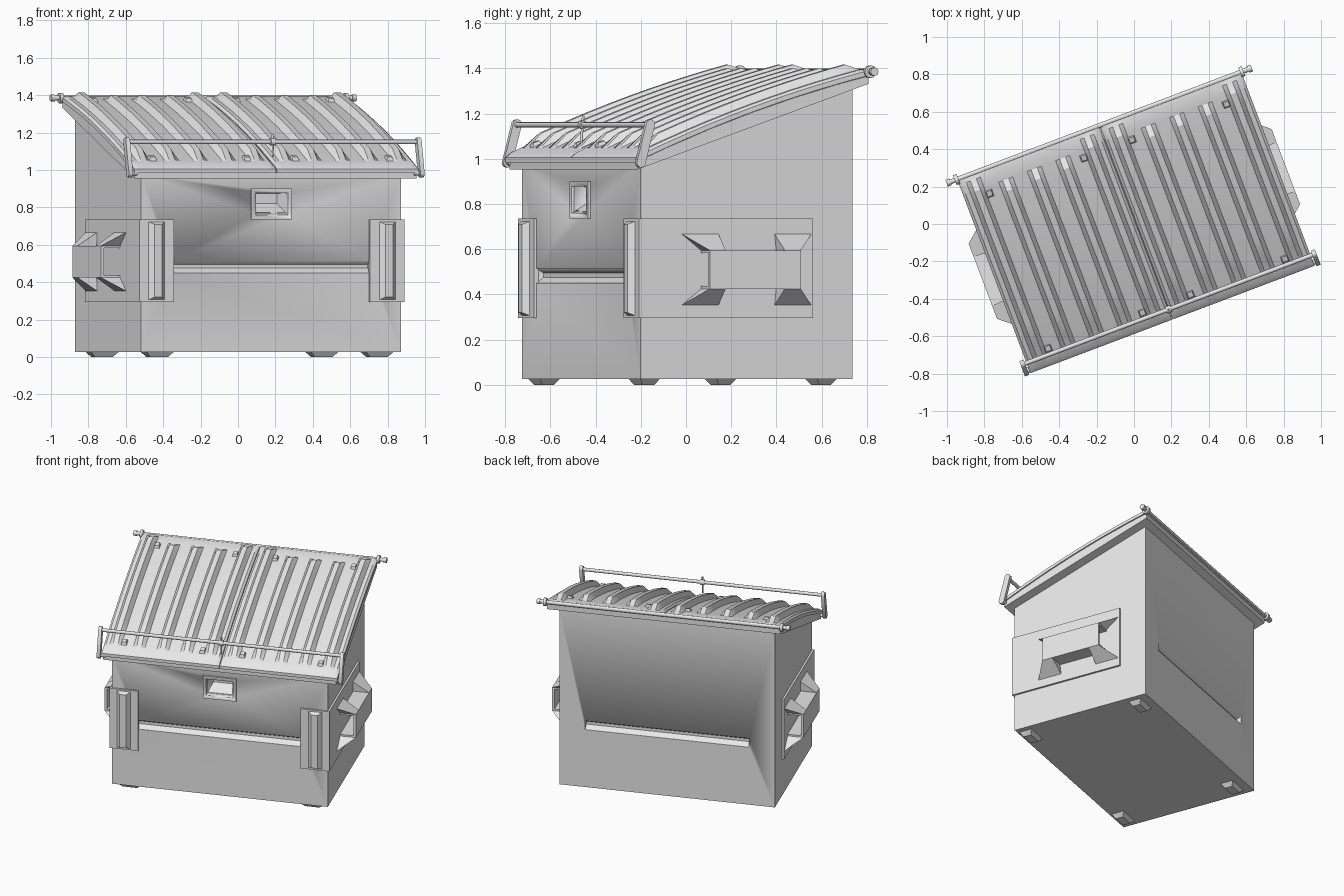
import bpy, bmesh, math
from mathutils import Matrix, Vector

if "Cube" in bpy.data.objects:
    bpy.data.objects.remove(bpy.data.objects["Cube"])

# whole bin is turned about z; parts are built in the bin's own frame
PLACE = Matrix.Translation((0, 0.005, 0)) @ Matrix.Rotation(math.radians(20.7), 4, 'Z')
GREY = bpy.data.materials.new("light_grey")
GREY.diffuse_color = (0.8, 0.8, 0.8, 1)
GREY.use_nodes = True
GREY.node_tree.nodes["Principled BSDF"].inputs["Base Color"].default_value = GREY.diffuse_color


def finish(name, bm, angle=35):
    bmesh.ops.recalc_face_normals(bm, faces=bm.faces)
    me = bpy.data.meshes.new(name)
    bm.to_mesh(me)
    bm.free()
    me.materials.append(GREY)
    me.shade_smooth()
    me.set_sharp_from_angle(angle=math.radians(angle))
    ob = bpy.data.objects.new(name, me)
    ob.matrix_world = PLACE
    bpy.context.collection.objects.link(ob)
    return ob


def hull(name, pts):
    bm = bmesh.new()
    for p in pts:
        bm.verts.new(p)
    bmesh.ops.convex_hull(bm, input=bm.verts)
    bmesh.ops.dissolve_limit(bm, angle_limit=0.01, verts=bm.verts, edges=bm.edges)
    return finish(name, bm)


def box(name, x, y, z):
    return hull(name, [(a, b, c) for a in x for b in y for c in z])


def prism(name, profile, x0, x1):
    return hull(name, [(x, y, z) for x in (x0, x1) for y, z in profile])


def tube(name, p, q, r, sides=12):
    p, q = Vector(p), Vector(q)
    d = q - p
    bm = bmesh.new()
    bmesh.ops.create_cone(bm, cap_ends=True, segments=sides, radius1=r, radius2=r, depth=d.length)
    bm.transform(Matrix.Translation((p + q) / 2) @ d.to_track_quat('Z', 'Y').to_matrix().to_4x4())
    return finish(name, bm, 50)


def cut(ob, cutters):
    for c in cutters:
        m = ob.modifiers.new("cut", 'BOOLEAN')
        m.operation, m.solver, m.object = 'DIFFERENCE', 'EXACT', c
        c.hide_render = True
    bpy.context.view_layer.update()
    me = bpy.data.meshes.new_from_object(ob.evaluated_get(bpy.context.evaluated_depsgraph_get()))
    ob.modifiers.clear()
    ob.data = me


def base(y):          # straight sloping top line of the bin
    return 0.95 + 0.347 * (y + 0.55)


def arch(y):          # gentle crown of the lids
    return 0.03 * max(0, 1 - (y / 0.555) ** 2)


# body with pressed grooves front and back, and a recessed window
W, D = 0.743, 0.5
body = prism("body", [(-D, 0.027), (D, 0.027), (D, base(D) + 0.01), (-D, base(-D) + 0.01)], -W, W)
grooves = [prism("groove_cutter", [(s * 0.52, 0.45), (s * 0.52, 0.515), (s * D, 0.515), (s * D, 0.45),
                                   (s * 0.465, 0.495), (s * 0.465, 0.475)], -0.565, 0.565) for s in (-1, 1)]
window = hull("window_cutter", [(s * x, y, z) for s in (-1, 1) for x, y, z in
                                ((0.092, -0.53, 0.755), (0.092, -0.53, 0.878), (0.092, -0.51, 0.76),
                                 (0.092, -0.51, 0.878), (0.065, -0.42, 0.82), (0.065, -0.42, 0.875))])
frame = box("window_frame", (-0.115, 0.115), (-0.512, -0.49), (0.735, 0.9))
cut(body, grooves + [window])
cut(frame, [window])
for c in grooves + [window]:
    bpy.data.objects.remove(c)

# feet
for x in (-0.628, 0.628):
    for y in (-0.44, 0.395):
        hull("foot", [(x + a * w, y + b * d, z) for a in (-1, 1) for b in (-1, 1)
                      for w, d, z in ((0.08, 0.048, 0.03), (0.05, 0.028, 0))])

# side plates wrapping the front corners, corner ridges and fork pockets
for s in (-1, 1):
    box("side_plate", (s * 0.73, s * 0.757), (-0.513, 0.31), (0.295, 0.735))
    box("corner_plate", (s * 0.56, s * 0.757), (-0.513, -0.49), (0.295, 0.735))
    hull("corner_ridge", [(s * (0.66 + a * w), y, 0.515 + b * h) for a in (-1, 1) for b in (-1, 1)
                          for w, y, h in ((0.048, -0.51, 0.21), (0.022, -0.54, 0.195))])
    box("pocket_outer", (s * 0.85, s * 0.866), (-0.22, 0.21), (0.425, 0.595))
    for t in (-1, 1):
        z0, z1 = 0.51 + t * 0.085, 0.51 + t * 0.16
        box("pocket_wall", (s * 0.75, s * 0.866), (-0.22, 0.21), (z0, z0 - t * 0.012))
        for e in (-1, 1):
            pts = [(0.866, 0.215, z0), (0.866, 0.14, z0), (0.752, 0.31, z1), (0.752, 0.132, z1),
                   (0.752, 0.215, z0), (0.752, 0.14, z0)]
            hull("pocket_flare", [(s * x, e * y - 0.005, z) for x, y, z in pts])

# collar under the lids
CX = 0.01
ys = [-0.54, -0.4, -0.2, 0, 0.2, 0.4, 0.55]
prism("collar", [(y, base(y)) for y in (ys[0], ys[-1])] +
      [(y, base(y) + 0.034 + arch(y)) for y in ys], CX - 0.805, CX + 0.805)

# two ribbed lids
RIBS = (-0.325, -0.1625, 0, 0.1625, 0.325)
STATIONS = (-0.555, -0.535, -0.49, -0.42, -0.3, -0.2, -0.1, 0, 0.1, 0.2, 0.3, 0.4, 0.46, 0.52, 0.56)


def rib_height(c, y):
    end = 0.52 if abs(c) > 0.3 else 0.46
    return 0.036 * max(0, min(1, (y + 0.49) / 0.07, (end - y) / 0.06))


def make_lid(name, cx):
    cols = [(-0.405, None), (-0.39, None)]
    for c in RIBS:
        cols += [(c - 0.04, None), (c - 0.017, c), (c + 0.017, c), (c + 0.04, None)]
    cols += [(0.39, None), (0.405, None)]
    bm = bmesh.new()
    rows = []
    for y in STATIONS:
        row = []
        for x, c in cols:
            drop = 0.012 if abs(x) > 0.4 or y in (STATIONS[0], STATIONS[-1]) else 0
            z = base(y) + 0.07 + arch(y) - drop + (rib_height(c, y) if c is not None else 0)
            row.append((bm.verts.new((cx + x, y, z)),
                        bm.verts.new((cx + x, y, base(y) + 0.036 + arch(y)))))
        rows.append(row)
    n, m = len(rows), len(cols)
    for i in range(n - 1):
        for j in range(m - 1):
            for k in (0, 1):
                bm.faces.new([rows[a][b][k] for a, b in ((i, j), (i, j + 1), (i + 1, j + 1), (i + 1, j))])
    edge = ([(0, j) for j in range(m)] + [(i, m - 1) for i in range(1, n)] +
            [(n - 1, j) for j in range(m - 2, -1, -1)] + [(i, 0) for i in range(n - 2, 0, -1)])
    for (a, b), (c, d) in zip(edge, edge[1:] + edge[:1]):
        bm.faces.new((rows[a][b][0], rows[c][d][0], rows[c][d][1], rows[a][b][1]))
    finish(name, bm, 30)
    # small square studs
    for x in (-0.27, 0.27):
        for y in (-0.465, 0.42):
            h = base(y) + 0.065 + arch(y)
            hull("lid_stud", [(cx + x + a * w, y + b * w, h + 0.34 * b * w + z) for a in (-1, 1)
                              for b in (-1, 1) for w, z in ((0.021, 0), (0.014, 0.022))])


for side, s in (("left", -1), ("right", 1)):
    make_lid(side + "_lid", CX + s * 0.407)

# hinge rod with end caps
HZ = 1.385
tube("hinge_rod", (-0.85, 0.553, HZ), (0.87, 0.553, HZ), 0.013)
for x0, x1 in ((-0.862, -0.84), (0.86, 0.882)):
    tube("hinge_cap", (x0, 0.553, HZ), (x1, 0.553, HZ), 0.019, 8)
for x in (CX - 0.815, CX + 0.815):
    tube("hinge_collar", (x - 0.01, 0.553, HZ), (x + 0.01, 0.553, HZ), 0.028)

# front lock bar on two leaning brackets, with a latch in the middle
for x in (CX - 0.833, CX + 0.833):
    hull("bar_bracket", [(x + dx, y + 0.021 * math.cos(a), z + 0.021 * math.sin(a))
                         for dx in (-0.012, 0.012) for y, z in ((-0.54, 0.982), (-0.495, 1.153))
                         for a in [k * math.pi / 6 for k in range(12)]])
    tube("bracket_pivot", (CX + (x - CX) * 0.95, -0.535, 0.985), (x, -0.535, 0.985), 0.015)
tube("lock_bar", (CX - 0.833, -0.497, 1.15), (CX + 0.833, -0.497, 1.15), 0.012)
tube("latch_pin", (CX, -0.505, 1.07), (CX, -0.495, 1.19), 0.006, 8)
tube("latch_clamp", (CX - 0.014, -0.497, 1.15), (CX + 0.014, -0.497, 1.15), 0.019)
